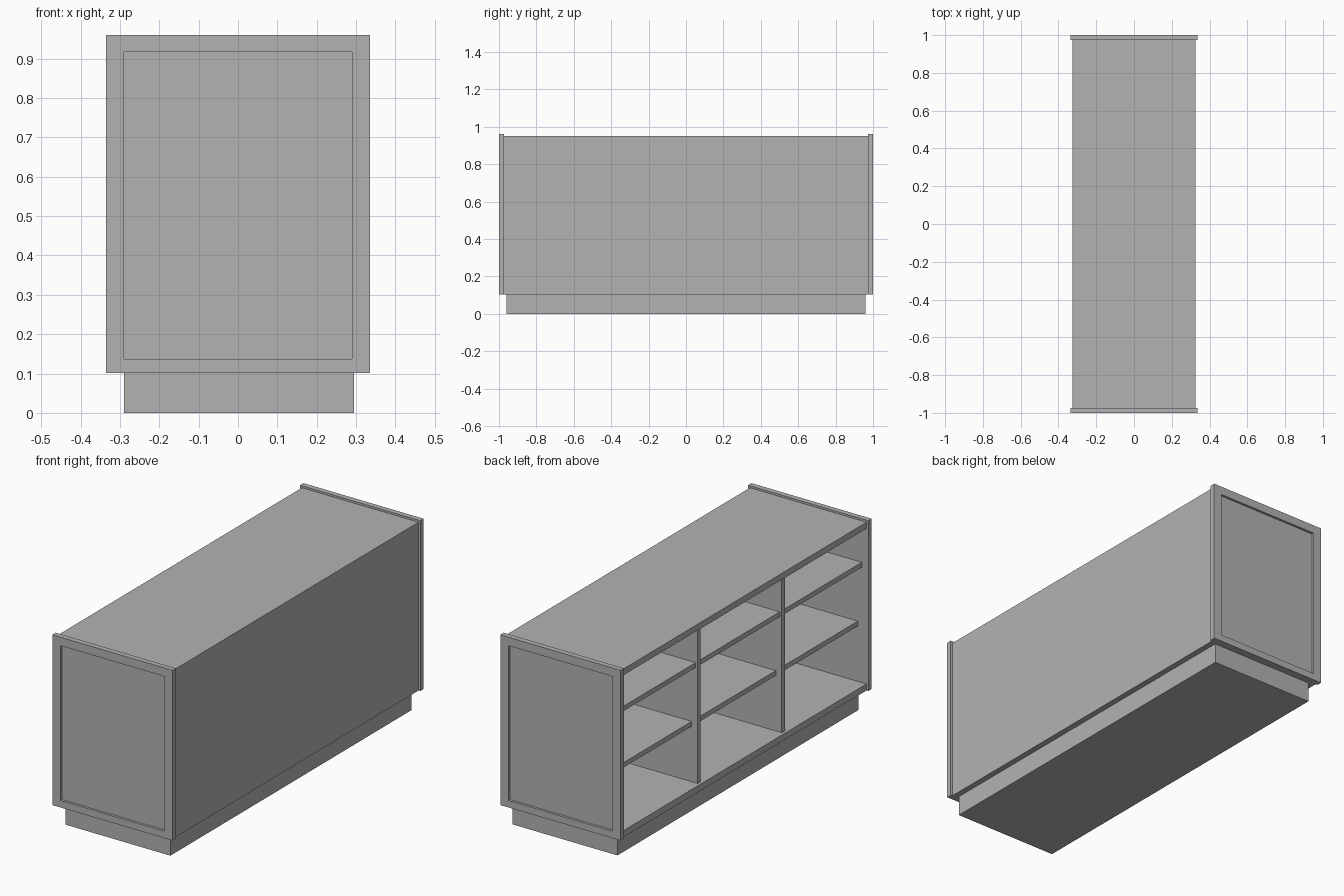
import bpy
import bmesh
from mathutils import Vector

if "Cube" in bpy.data.objects:
    bpy.data.objects.remove(bpy.data.objects["Cube"], do_unlink=True)

GREY = (0.45, 0.45, 0.45, 1.0)
grey = bpy.data.materials.new("plain_grey")
grey.use_nodes = True
grey.diffuse_color = GREY
grey.node_tree.nodes["Principled BSDF"].inputs["Base Color"].default_value = GREY


def finish(name, bm):
    bmesh.ops.recalc_face_normals(bm, faces=bm.faces)
    mesh = bpy.data.meshes.new(name)
    bm.to_mesh(mesh)
    bm.free()
    mesh.materials.append(grey)
    obj = bpy.data.objects.new(name, mesh)
    bpy.context.collection.objects.link(obj)
    return obj


def box_mesh(x, y, z):
    """Box spanning the given (low, high) ranges."""
    bm = bmesh.new()
    bmesh.ops.create_cube(bm, size=1)
    for v in bm.verts:
        v.co = Vector([(r[0] + r[1]) / 2 + c * (r[1] - r[0])
                       for r, c in zip((x, y, z), v.co)])
    return bm


def board(name, x, y, z):
    return finish(name, box_mesh(x, y, z))


T = 0.025              # board thickness
HALF_X = 0.325         # cabinet half depth
INNER_Y = 0.973        # inner face of the end panels
BASE, TOP = 0.102, 0.95
FLOOR, CEILING = 0.135, 0.918
BACK = HALF_X - T


def end_panel(name, side):
    """Outer end panel with a recessed rectangular field."""
    bm = box_mesh((-0.335, 0.335), sorted((side * INNER_Y, side)), (BASE, 0.96))
    bm.normal_update()
    outer = [f for f in bm.faces if f.normal.y * side > 0.9]
    bmesh.ops.inset_region(bm, faces=outer, thickness=0.045)
    for v in outer[0].verts:
        v.co.x = 0.29 if v.co.x > 0 else -0.29
        v.co.z = 0.917 if v.co.z > 0.5 else 0.137
    # Push the field in with straight walls
    field = bmesh.ops.extrude_face_region(bm, geom=outer)["geom"]
    verts = [g for g in field if isinstance(g, bmesh.types.BMVert)]
    bmesh.ops.translate(bm, verts=verts, vec=(0, -side * 0.012, 0))
    bmesh.ops.delete(bm, geom=outer, context="FACES")
    finish(name, bm)


# Plinth and carcass
board("plinth", (-0.29, 0.295), (-0.96, 0.96), (0, BASE))
board("bottom_board", (-HALF_X, HALF_X), (-INNER_Y, INNER_Y), (BASE, FLOOR))
board("top_board", (-HALF_X, HALF_X), (-INNER_Y, INNER_Y), (CEILING, TOP))
board("closed_side_panel", (BACK, HALF_X), (-INNER_Y, INNER_Y), (FLOOR, CEILING))
end_panel("front_end_panel", -1)
end_panel("back_end_panel", 1)

# Upright dividers, set slightly back from the open side
dividers = (-0.332, 0.338)
for i, y in enumerate(dividers):
    board(f"divider_{i + 1}", (-HALF_X + 0.015, BACK),
          (y - T / 2, y + T / 2), (FLOOR, CEILING))

# Two shelves in each of the three bays, the lower ones set further back
starts = [-INNER_Y] + [y + T / 2 for y in dividers]
ends = [y - T / 2 for y in dividers] + [INNER_Y]
for i, bay in enumerate(zip(starts, ends)):
    for level, height, setback in (("lower", 0.439, 0.048), ("upper", 0.741, 0.026)):
        board(f"{level}_shelf_{i + 1}", (-HALF_X + setback, BACK), bay,
              (height - T, height))
